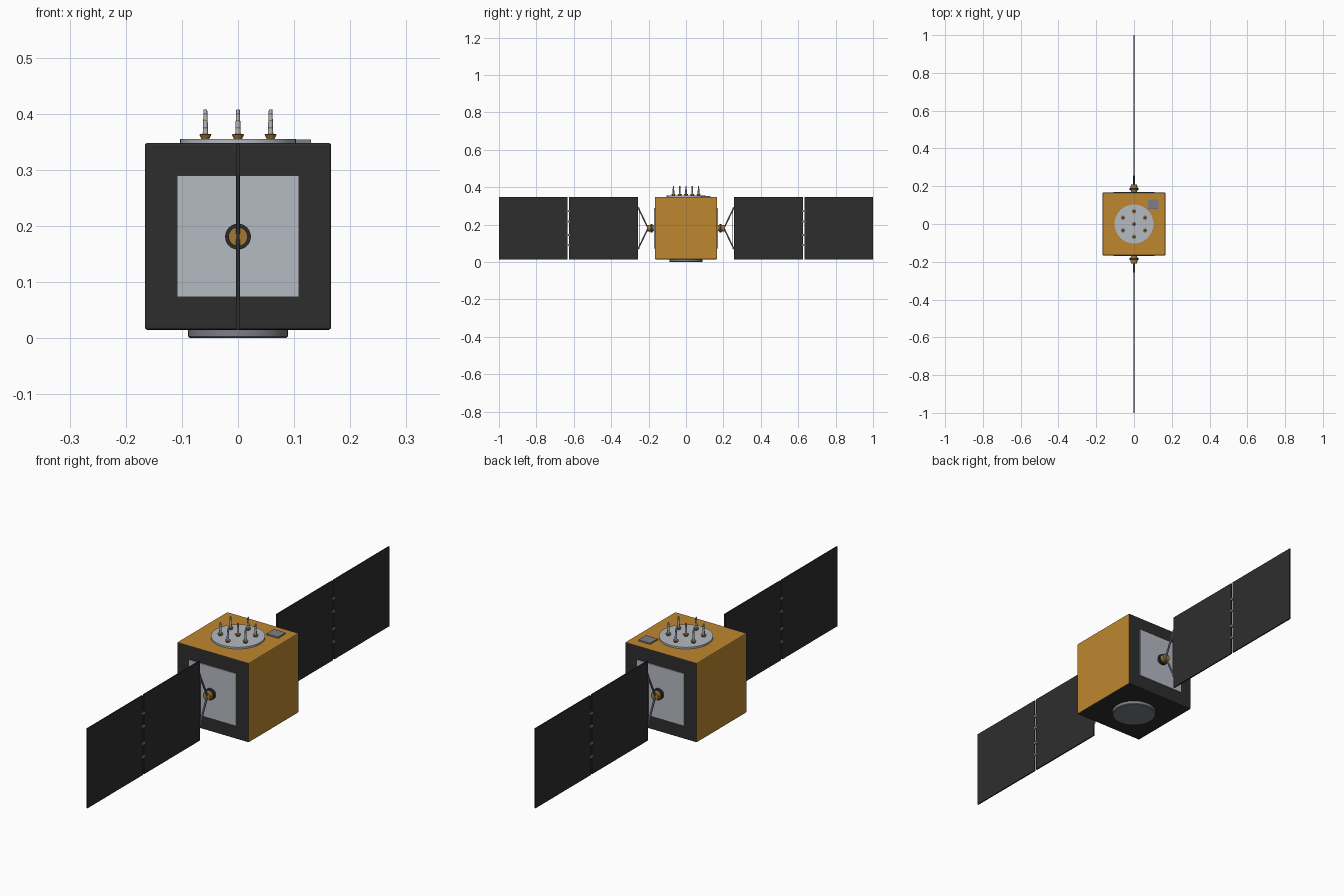
import bpy, bmesh, math
from mathutils import Vector

cube = bpy.data.objects.get("Cube")
if cube:
    bpy.data.objects.remove(cube)


def material(name, r, g, b):
    m = bpy.data.materials.new(name)
    m.use_nodes = True
    m.diffuse_color = (r, g, b, 1)
    m.node_tree.nodes["Principled BSDF"].inputs["Base Color"].default_value = (r, g, b, 1)
    return m


GOLD = material("gold foil", 0.52, 0.245, 0.03)
BLACK = material("black", 0.027, 0.027, 0.027)
SILVER = material("pale silver", 0.46, 0.49, 0.54)
GREY = material("mid grey", 0.2, 0.21, 0.235)
BRASS = material("dark brass", 0.36, 0.19, 0.04)


def finish(name, bm, *mats):
    bmesh.ops.recalc_face_normals(bm, faces=bm.faces)
    mesh = bpy.data.meshes.new(name)
    bm.to_mesh(mesh)
    bm.free()
    ob = bpy.data.objects.new(name, mesh)
    bpy.context.collection.objects.link(ob)
    for m in mats:
        mesh.materials.append(m)
    return ob


def smooth(ob):
    bpy.ops.object.select_all(action='DESELECT')
    ob.select_set(True)
    bpy.context.view_layer.objects.active = ob
    bpy.ops.object.shade_smooth_by_angle(angle=math.radians(35))


def box(name, lo, hi, mat, bevel=0):
    bm = bmesh.new()
    bmesh.ops.create_cube(bm, size=1)
    lo, hi = Vector(lo), Vector(hi)
    for v in bm.verts:
        v.co = Vector([(lo[i] + hi[i]) / 2 + v.co[i] * (hi[i] - lo[i]) for i in range(3)])
    if bevel:
        bmesh.ops.bevel(bm, geom=bm.edges[:], offset=bevel, segments=2,
                        profile=0.5, affect='EDGES')
    return finish(name, bm, mat)


def lathe(name, profile, mats, base, axis=(0, 0, 1), sides=32, band=None):
    """Spin (radius, height) points round an axis; band(i) picks each ring's material."""
    bm = bmesh.new()
    turn = Vector((0, 0, 1)).rotation_difference(Vector(axis))
    rings = []
    for r, h in profile:
        rings.append([bm.verts.new(Vector(base) + turn @ Vector(
            (r * math.cos(a), r * math.sin(a), h)))
            for a in (math.tau * k / sides for k in range(sides))])
    for i in range(len(rings) - 1):
        for k in range(sides):
            j = (k + 1) % sides
            f = bm.faces.new((rings[i][k], rings[i][j], rings[i + 1][j], rings[i + 1][k]))
            f.material_index = band(i) if band else 0
    bm.faces.new(rings[0][::-1])
    cap = bm.faces.new(rings[-1])
    cap.material_index = band(len(rings) - 2) if band else 0
    ob = finish(name, bm, *mats)
    smooth(ob)
    return ob


def rod(name, a, b, radius, mat):
    a, b = Vector(a), Vector(b)
    return lathe(name, [(radius, 0), (radius, (b - a).length)], [mat], a, (b - a).normalized(), 10)


# Foil-wrapped body: gold on the top and flanks, black on the wing sides and base
BOTTOM, TOP, HALF, MID = 0.015, 0.348, 0.166, 0.181
body = box("body", (-HALF, -HALF, BOTTOM), (HALF, HALF, TOP), GOLD, 0.004)
body.data.materials.append(BLACK)
for p in body.data.polygons:
    if abs(p.normal.y) > 0.5 or p.normal.z < -0.5:
        p.material_index = 1

# Adapter ring underneath
lathe("adapter_ring", [(0.086, 0), (0.089, 0.003), (0.089, 0.016)], [GREY], (0, 0, 0), sides=48)

# Antenna deck and sensor box on top
lathe("antenna_deck", [(0.103, 0), (0.103, 0.008)], [SILVER], (0, 0, TOP - 0.001), sides=48)
box("sensor_box", (0.075, 0.08, TOP - 0.002), (0.13, 0.13, 0.354), GREY, 0.001)

# Antennas: flared brass foot, pale stepped mast with brass bands
spots = [(0, 0)] + [(0.067 * math.cos(a), 0.067 * math.sin(a))
                    for a in (math.pi / 2 + k * math.pi / 3 for k in range(6))]
for n, (x, y) in enumerate(spots):
    lathe("antenna_foot_%d" % n, [(0.007, 0), (0.011, 0.008), (0.009, 0.009)],
          [BRASS], (x, y, 0.355), sides=16)
    lathe("antenna_mast_%d" % n,
          [(0.005, 0), (0.0045, 0.012), (0.0045, 0.014), (0.004, 0.025),
           (0.004, 0.027), (0.0035, 0.037), (0.0035, 0.039), (0.003, 0.046)],
          [SILVER, BRASS], (x, y, 0.362), sides=12, band=lambda i: i % 2)

# Wing assemblies, one on each side
for side, s in (("front", -1), ("back", 1)):
    def span(y0, y1):
        return sorted((s * y0, s * y1))

    def wing_box(name, x, y0, y1, z0, z1, mat):
        a, b = span(y0, y1)
        return box(side + name, (-x, a, z0), (x, b, z1), mat)

    wing_box("_radiator", 0.109, HALF - 0.002, 0.17, 0.073, 0.29, SILVER)
    # Rotary hub with a dark bearing collar
    lathe(side + "_hub", [(0.014, 0), (0.018, 0.012), (0.017, 0.042)], [BRASS],
          (0, s * 0.166, MID), (0, s, 0))
    lathe(side + "_hub_collar", [(0.023, 0), (0.023, 0.01)], [BLACK],
          (0, s * 0.18, MID), (0, s, 0))
    # Yoke struts and crossbar
    for part, z in (("upper", 0.292), ("lower", 0.07)):
        rod("%s_%s_strut" % (side, part), (0, s * 0.203, MID), (0, s * 0.256, z), 0.004, GREY)
    rod(side + "_yoke_bar", (0, s * 0.25, 0.07), (0, s * 0.25, 0.292), 0.0025, GREY)
    # Two solar panels joined by hinges
    wing_box("_inner_panel", 0.0028, 0.257, 0.625, BOTTOM, TOP, BLACK)
    wing_box("_outer_panel", 0.0028, 0.634, 1.0, BOTTOM, TOP, BLACK)
    for n, z in enumerate((0.09, 0.145, 0.217, 0.272)):
        wing_box("_hinge_%d" % n, 0.003, 0.621, 0.638, z - 0.005, z + 0.005, GREY)
